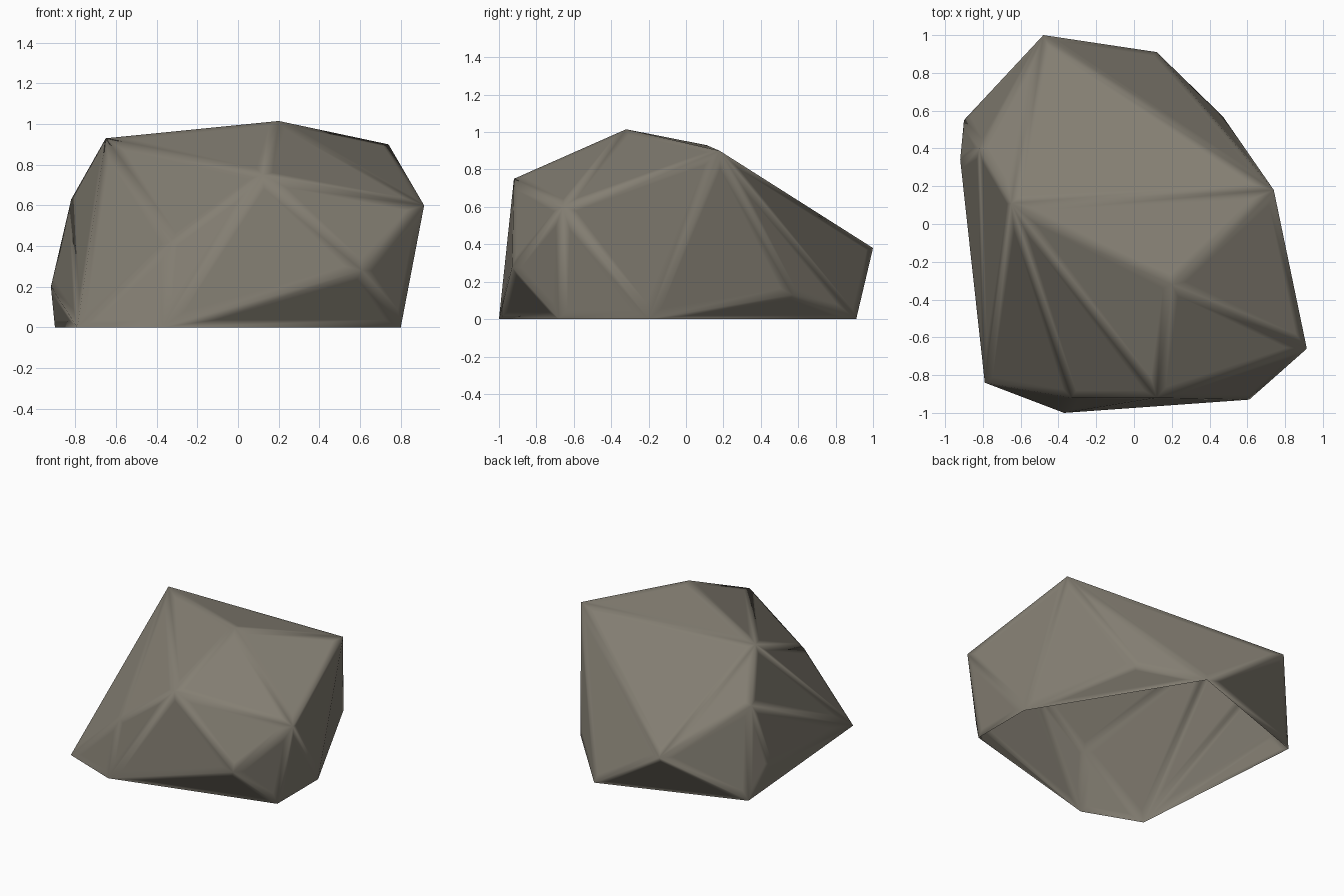
import bpy, bmesh

if "Cube" in bpy.data.objects:
    bpy.data.objects.remove(bpy.data.objects["Cube"])

# Corner points of the boulder, its faces are their convex hull
base = [(-0.37, -1.0, 0), (-0.79, -0.84, 0), (-0.90, 0.55, 0),
        (0.12, 0.91, 0), (0.80, -0.20, 0), (0.80, -0.68, 0)]
middle = [(-0.92, 0.34, 0.20), (-0.82, 0.40, 0.63), (-0.48, 1.0, 0.38),
          (0.47, 0.57, 0.13), (0.915, -0.66, 0.60), (0.61, -0.93, 0.28),
          (-0.33, -0.92, 0.42)]
crown = [(0.12, -0.92, 0.75), (-0.65, 0.11, 0.93),
         (0.20, -0.32, 1.015), (0.74, 0.18, 0.90)]

bm = bmesh.new()
for p in base + middle + crown:
    bm.verts.new(p)
bmesh.ops.convex_hull(bm, input=bm.verts[:])
bmesh.ops.recalc_face_normals(bm, faces=bm.faces[:])

# Open underside
under = [f for f in bm.faces if f.normal.z < -0.99]
bmesh.ops.delete(bm, geom=under, context='FACES')

# Flat inset on each triangle, so smooth shading only softens the edges
for f in bm.faces[:]:
    corners = [v.co.copy() for v in f.verts]
    opposite = [(corners[(i + 1) % 3] - corners[(i + 2) % 3]).length for i in range(3)]
    centre = sum((c * s for c, s in zip(corners, opposite)), corners[0] * 0) / sum(opposite)
    inradius = 2 * f.calc_area() / f.calc_perimeter()
    bmesh.ops.inset_individual(bm, faces=[f], thickness=0.001)
    for v, c in zip(f.verts, corners):
        v.co = c.lerp(centre, min(0.35, 0.045 / inradius))
for f in bm.faces:
    f.smooth = True

mesh = bpy.data.meshes.new("boulder")
bm.to_mesh(mesh)
bm.free()

# Single stone colour
stone = bpy.data.materials.new("warm grey stone")
stone.diffuse_color = (0.23, 0.21, 0.17, 1)
stone.use_nodes = True
stone.node_tree.nodes["Principled BSDF"].inputs["Base Color"].default_value = stone.diffuse_color
mesh.materials.append(stone)
boulder = bpy.data.objects.new("boulder", mesh)
bpy.context.collection.objects.link(boulder)
